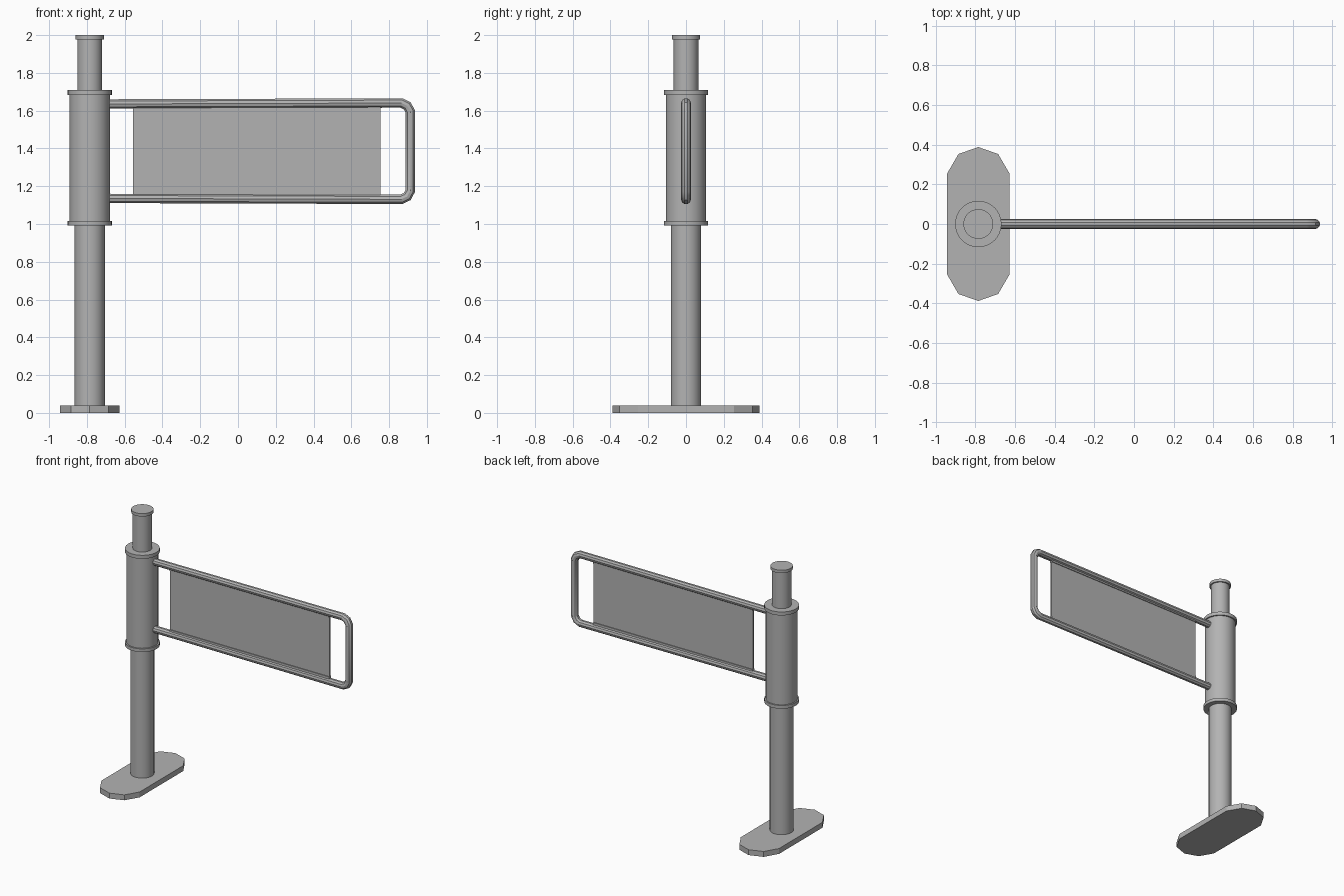
import bpy, bmesh, math
from mathutils import Vector

cube = bpy.data.objects.get("Cube")
if cube:
    bpy.data.objects.remove(cube, do_unlink=True)

POST_X = -0.785

steel = bpy.data.materials.new("grey_steel")
steel.use_nodes = True
colour = (0.45, 0.45, 0.45, 1)
steel.diffuse_color = colour
steel.node_tree.nodes["Principled BSDF"].inputs["Base Color"].default_value = colour


def finish(bm, name, smooth=None):
    bmesh.ops.recalc_face_normals(bm, faces=bm.faces)
    mesh = bpy.data.meshes.new(name)
    bm.to_mesh(mesh)
    bm.free()
    mesh.materials.append(steel)
    ob = bpy.data.objects.new(name, mesh)
    bpy.context.collection.objects.link(ob)
    if smooth:
        bpy.ops.object.select_all(action="DESELECT")
        ob.select_set(True)
        bpy.context.view_layer.objects.active = ob
        bpy.ops.object.shade_smooth_by_angle(angle=math.radians(smooth))
    return ob


def cylinder(name, radius, z0, z1):
    bm = bmesh.new()
    bmesh.ops.create_cone(bm, cap_ends=True, segments=32, radius1=radius,
                          radius2=radius, depth=z1 - z0)
    bmesh.ops.translate(bm, vec=(POST_X, 0, (z0 + z1) / 2), verts=bm.verts)
    finish(bm, name, 35)


def box(name, x0, x1, z0, z1, half_depth):
    bm = bmesh.new()
    bmesh.ops.create_cube(bm, size=1)
    bmesh.ops.scale(bm, vec=(x1 - x0, 2 * half_depth, z1 - z0), verts=bm.verts)
    bmesh.ops.translate(bm, vec=((x0 + x1) / 2, 0, (z0 + z1) / 2), verts=bm.verts)
    finish(bm, name)


def tube(name, path, radius, sides):
    # Mitred sweep of a round section along a path in the xz plane
    bm = bmesh.new()
    pts = [Vector((x, 0, z)) for x, z in path]
    rings = []
    for i, p in enumerate(pts):
        before = (p - pts[i - 1]).normalized() if i else None
        after = (pts[i + 1] - p).normalized() if i < len(pts) - 1 else None
        tangent = ((before or after) + (after or before)).normalized()
        normal = Vector((-tangent.z, 0, tangent.x))
        stretch = 1 / tangent.dot(before or after)
        ring = []
        for k in range(sides):
            a = math.tau * (k + 0.5) / sides
            ring.append(bm.verts.new(p + normal * radius * stretch * math.cos(a)
                                     + Vector((0, radius * math.sin(a), 0))))
        rings.append(ring)
    for r, s in zip(rings, rings[1:]):
        for k in range(sides):
            j = (k + 1) % sides
            bm.faces.new((r[k], r[j], s[j], s[k]))
    bm.faces.new(rings[0])
    bm.faces.new(rings[-1])
    finish(bm, name, 35)


# Foot plate with faceted rounded ends
half = [(0.157, 0.255), (0.1, 0.353), (0, 0.388), (-0.1, 0.353), (-0.157, 0.255)]
outline = half + [(-x, -y) for x, y in half]
bm = bmesh.new()
plate = bm.faces.new([bm.verts.new((POST_X + x, y, 0)) for x, y in outline])
top = bmesh.ops.extrude_face_region(bm, geom=[plate])["geom"]
bmesh.ops.translate(bm, vec=(0, 0, 0.04),
                    verts=[v for v in top if isinstance(v, bmesh.types.BMVert)])
if not plate.is_valid or len(bm.faces) < len(outline) + 2:
    bm.faces.new([v for v in bm.verts if v.co.z < 0.01])
finish(bm, "foot_plate")

# Post, turning sleeve and collars
cylinder("lower_post", 0.08, 0.03, 1.0)
cylinder("sleeve", 0.107, 0.995, 1.705)
cylinder("lower_collar", 0.117, 0.992, 1.016)
cylinder("upper_collar", 0.117, 1.684, 1.71)
cylinder("upper_post", 0.065, 1.7, 1.99)
cylinder("post_cap", 0.075, 1.978, 2.0)

# Bent gate rail, spreading slightly toward its free end
MID = 1.3855
top_half = [(-0.70, MID + 0.25), (0.865, MID + 0.255),
            (0.896, MID + 0.24), (0.912, MID + 0.21)]
path = top_half + [(x, 2 * MID - z) for x, z in reversed(top_half)]
tube("gate_rail", path, 0.026, 10)

# Infill panel with holding strips at both rails
box("panel", -0.555, 0.755, 1.15, 1.62, 0.006)
box("upper_strip", -0.555, 0.755, 1.605, 1.625, 0.012)
box("lower_strip", -0.555, 0.755, 1.15, 1.17, 0.012)
